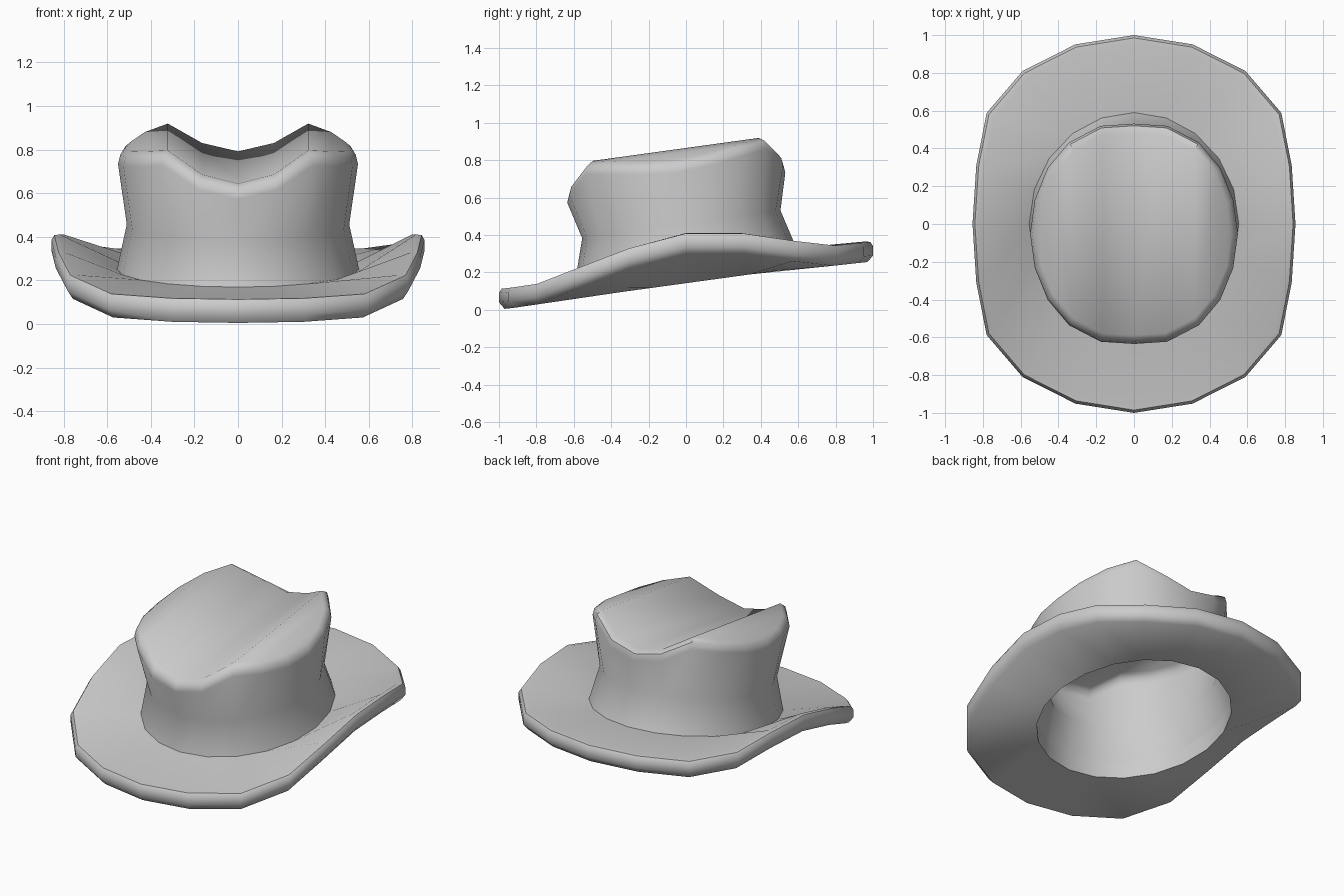
import bpy
import bmesh

if "Cube" in bpy.data.objects:
    bpy.data.objects.remove(bpy.data.objects["Cube"])

N = 20  # sides of every ring; index 0 is the front, 10 the back


def fold(i):
    """Front-to-back step (0..10) and front/back mirrored step (0..5)."""
    k = min(i, N - i)
    return k, min(k, 10 - k)


def ring(bm, rx, ry, cy, xs, ys, height):
    verts = []
    for i in range(N):
        k, m = fold(i)
        x = xs[m] * rx * (1 if i <= 10 else -1)
        y = cy + ys[m] * ry * (-1 if k < 5 else 1)
        verts.append(bm.verts.new((x, y, height(k, m, y))))
    return verts


def bridge(bm, a, b):
    for i in range(N):
        j = (i + 1) % N
        bm.faces.new((a[i], a[j], b[j], b[i]))


def finish(bm, name, angle):
    bmesh.ops.recalc_face_normals(bm, faces=bm.faces)
    mesh = bpy.data.meshes.new(name)
    bm.to_mesh(mesh)
    bm.free()
    obj = bpy.data.objects.new(name, mesh)
    bpy.context.collection.objects.link(obj)
    bpy.ops.object.select_all(action='DESELECT')
    bpy.context.view_layer.objects.active = obj
    obj.select_set(True)
    bpy.ops.object.shade_smooth_by_angle(angle=angle)
    return obj


CIRC_X = [0, .31, .588, .81, .951, 1]
CIRC_Y = [1, .951, .81, .588, .31, 0]


def base_z(y):
    return .25 + .137 * y


# Brim: thick curled band, raised at the sides and back
EDGE_X = [0, .31, .59, .78, .835, .855]
EDGE_Z = [.005, .01, .03, .115, .22, .30, .30, .26, .235, .25, .255]
bm = bmesh.new()
rings = [ring(bm, .555, .59, 0, CIRC_X, CIRC_Y, lambda k, m, y: base_z(y))]
for scale, lift in ((.955, .11), (.985, .108), (1, .085), (1, .035), (.97, 0)):
    rings.append(ring(bm, scale, scale, 0, EDGE_X, CIRC_Y,
                      lambda k, m, y: EDGE_Z[k] + lift))
rings.append(ring(bm, .555, .59, 0, CIRC_X, CIRC_Y,
                  lambda k, m, y: base_z(y) - .108))
for a, b in zip(rings, rings[1:] + rings[:1]):
    bridge(bm, a, b)
finish(bm, "brim", .9)

# Crown: waisted wall with a tilted top and a lengthwise groove
TOP_X = [0, .32, .625, .83, .955, 1]
TOP_Y = [1, .98, .83, .6, .31, 0]
DROP = [-.14, -.10, 0, -.022, -.045, -.06]


def top_z(m, y):
    return .865 + .138 * y + DROP[m]


bm = bmesh.new()
rings = [
    ring(bm, .555, .59, 0, CIRC_X, CIRC_Y, lambda k, m, y: base_z(y)),
    ring(bm, .51, .53, -.025, CIRC_X, CIRC_Y,
         lambda k, m, y: .46 + .14 * y),
    ring(bm, .55, .583, -.052, TOP_X, TOP_Y,
         lambda k, m, y: top_z(m, y) - .065),
    ring(bm, .54, .572, -.052, TOP_X, TOP_Y,
         lambda k, m, y: top_z(m, y) - .022),
    ring(bm, .515, .535, -.054, TOP_X, TOP_Y,
         lambda k, m, y: top_z(m, y)),
]
for a, b in zip(rings, rings[1:]):
    bridge(bm, a, b)
cap = rings[-1]
for side in (1, -1):
    for j in range(5):
        idx = [j, j + 1, 9 - j, 10 - j] if j < 4 else [4, 5, 6]
        bm.faces.new([cap[(side * n) % N] for n in idx])
finish(bm, "crown", .8)
